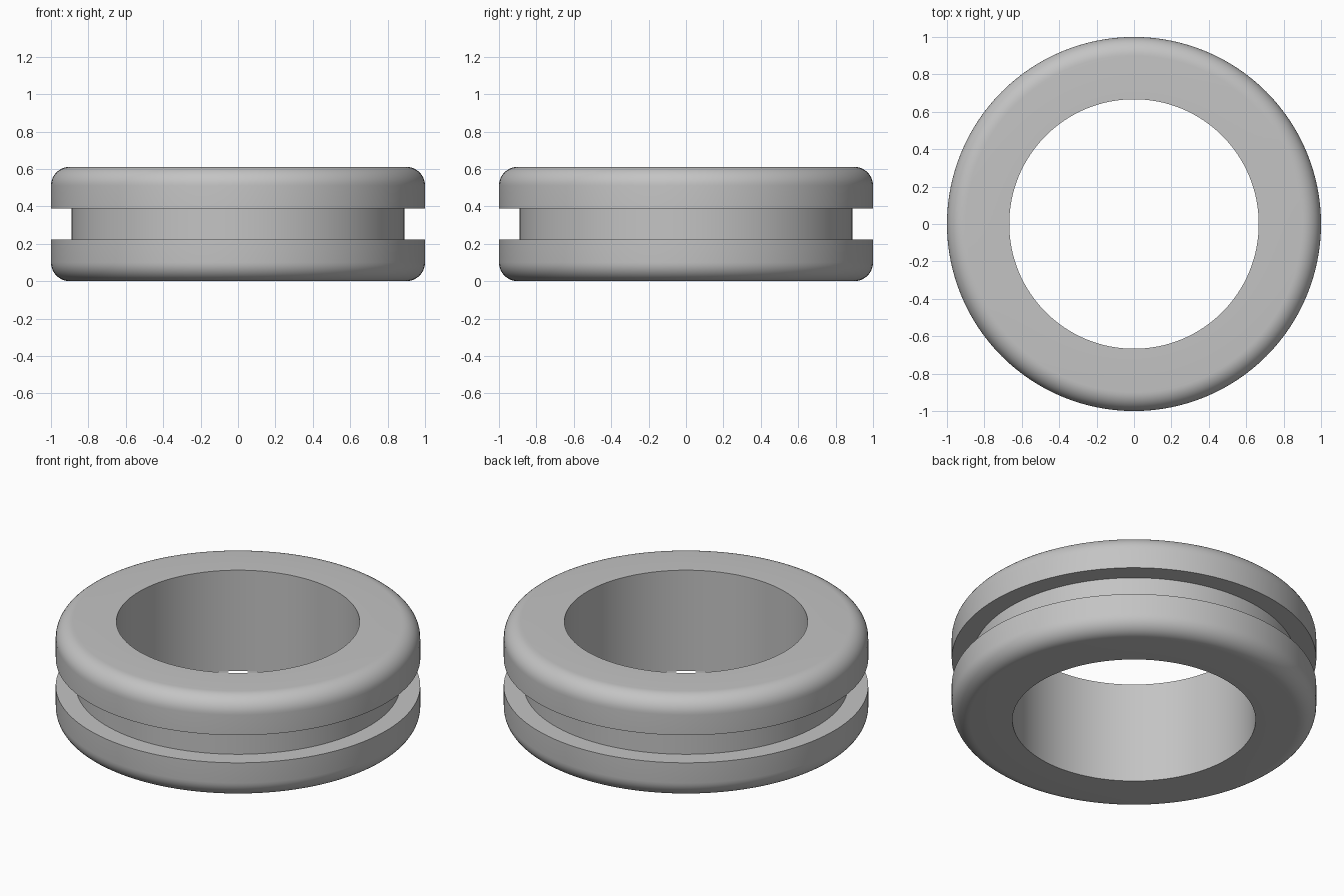
import bpy
import bmesh
from math import sin, cos, pi

cube = bpy.data.objects.get("Cube")
if cube:
    bpy.data.objects.remove(cube, do_unlink=True)

OUTER, GROOVE, BORE = 1.0, 0.889, 0.667
HEIGHT, LIP, ROUND = 0.611, 0.222, 0.1
SEGMENTS, ARC_STEPS = 128, 10

# Grey rubber
rubber = bpy.data.materials.new("grey_rubber")
rubber.use_nodes = True
grey = (0.55, 0.55, 0.55, 1)
rubber.diffuse_color = grey
rubber.node_tree.nodes["Principled BSDF"].inputs["Base Color"].default_value = grey

# Lower half of the cross-section: bore edge, rounded rim, lip, groove
lower = [(BORE, 0)]
for i in range(ARC_STEPS + 1):
    a = pi / 2 * i / ARC_STEPS
    lower.append((OUTER - ROUND + ROUND * sin(a), ROUND - ROUND * cos(a)))
lower += [(OUTER, LIP), (GROOVE, LIP)]

# Mirror it for the upper half
profile = lower + [(r, HEIGHT - z) for r, z in reversed(lower)]

# Revolve the closed cross-section around z
bm = bmesh.new()
rings = []
for s in range(SEGMENTS):
    a = 2 * pi * s / SEGMENTS
    rings.append([bm.verts.new((r * cos(a), r * sin(a), z)) for r, z in profile])
count = len(profile)
for s in range(SEGMENTS):
    here, there = rings[s], rings[(s + 1) % SEGMENTS]
    for i in range(count):
        j = (i + 1) % count
        bm.faces.new((here[i], there[i], there[j], here[j]))
bmesh.ops.recalc_face_normals(bm, faces=bm.faces)

mesh = bpy.data.meshes.new("grommet_ring")
bm.to_mesh(mesh)
bm.free()
mesh.materials.append(rubber)
ring = bpy.data.objects.new("grommet_ring", mesh)
bpy.context.collection.objects.link(ring)

# Smooth the round surfaces, keep the groove and bore edges crisp
bpy.ops.object.select_all(action="DESELECT")
ring.select_set(True)
bpy.context.view_layer.objects.active = ring
bpy.ops.object.shade_smooth_by_angle(angle=pi / 6)
